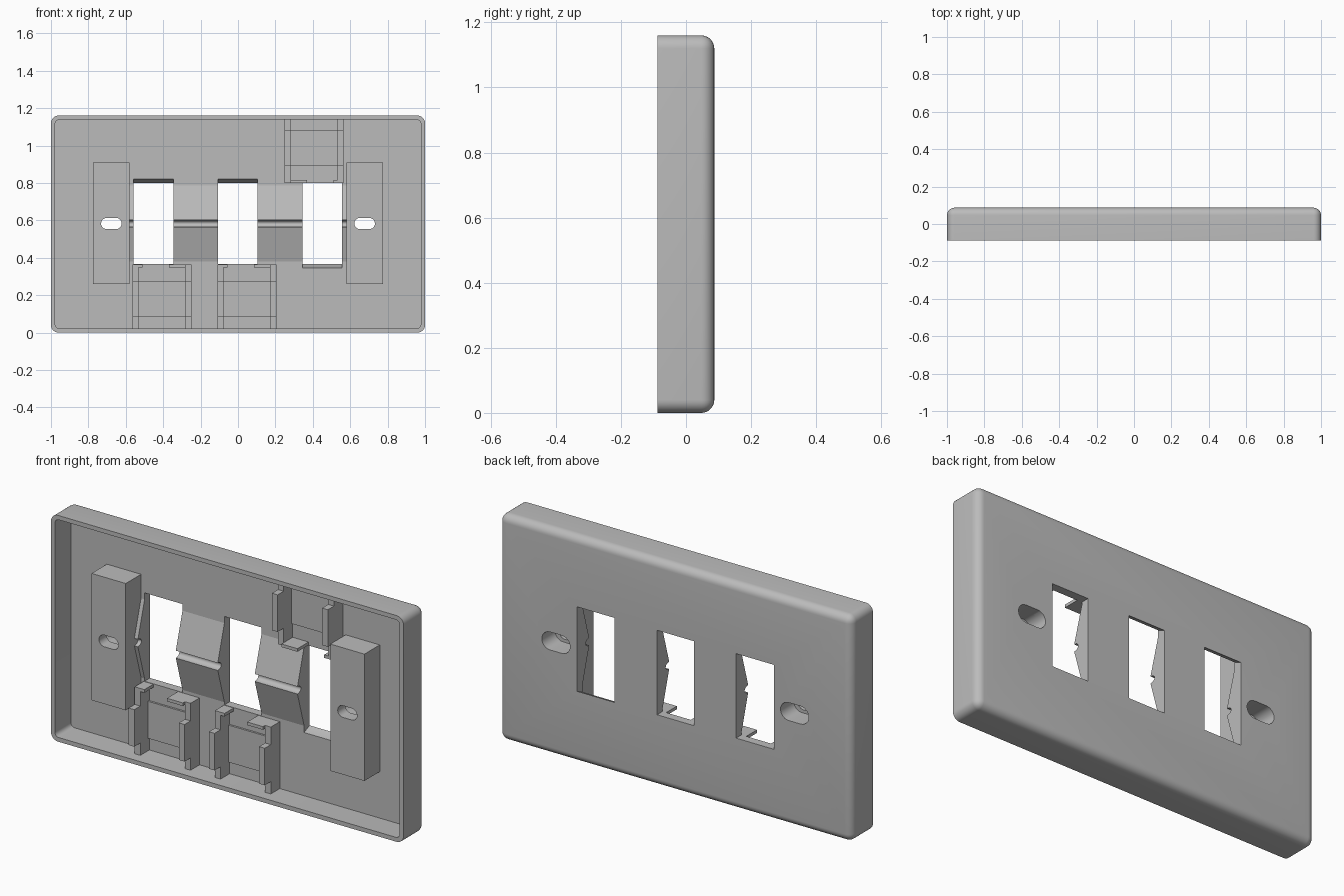
import bpy, bmesh, math

cube = bpy.data.objects.get("Cube")
if cube:
    bpy.data.objects.remove(cube, do_unlink=True)

H, MID, DEPTH = 1.16, 0.583, 0.087   # plate height, centre line, half depth
FLOOR = 0.043                        # inner face of the panel

grey = bpy.data.materials.new("plain grey")
grey.use_nodes = True
GREY = (0.5, 0.5, 0.5, 1)
grey.diffuse_color = GREY
grey.node_tree.nodes["Principled BSDF"].inputs["Base Color"].default_value = GREY


def make(name, bm):
    bmesh.ops.recalc_face_normals(bm, faces=bm.faces)
    mesh = bpy.data.meshes.new(name)
    bm.to_mesh(mesh)
    bm.free()
    mesh.materials.append(grey)
    ob = bpy.data.objects.new(name, mesh)
    bpy.context.collection.objects.link(ob)
    return ob


def add_prism(bm, points, direction):
    """Extrude a closed loop of 3D points along a direction."""
    face = bm.faces.new([bm.verts.new(p) for p in points])
    new = bmesh.ops.extrude_face_region(bm, geom=[face])["geom"]
    bmesh.ops.translate(bm, vec=direction,
                        verts=[v for v in new if isinstance(v, bmesh.types.BMVert)])


def add_box(bm, x, y, z):
    loop = [(x[0], y[0], z[0]), (x[1], y[0], z[0]), (x[1], y[0], z[1]), (x[0], y[0], z[1])]
    add_prism(bm, loop, (0, y[1] - y[0], 0))


def box(name, x, y, z):
    bm = bmesh.new()
    add_box(bm, x, y, z)
    return make(name, bm)


def prism_x(name, profile, x0, x1):
    bm = bmesh.new()
    add_prism(bm, [(x0, y, z) for y, z in profile], (x1 - x0, 0, 0))
    return make(name, bm)


def slot(name, cx, half, r, y0, y1):
    """Stadium-shaped cutter running along y."""
    pts = []
    for i in range(26):
        side = 1 if i < 13 else -1
        a = math.pi * ((i - (i >= 13)) / 12 - 0.5)
        pts.append((cx + side * (half - r) + r * math.cos(a), y0, MID + r * math.sin(a)))
    bm = bmesh.new()
    add_prism(bm, pts, (0, y1 - y0, 0))
    return make(name, bm)


def cut(ob, cutter):
    mod = ob.modifiers.new("cut", 'BOOLEAN')
    mod.operation, mod.solver, mod.object = 'DIFFERENCE', 'EXACT', cutter
    bpy.context.view_layer.objects.active = ob
    bpy.ops.object.modifier_apply(modifier=mod.name)
    bpy.data.objects.remove(cutter, do_unlink=True)


# Plate shell, rounded on its four corners and around the back
bm = bmesh.new()
add_box(bm, (-1, 1), (-DEPTH, DEPTH), (0, H))
edges = []
for e in bm.edges:
    a, b = e.verts
    if abs(a.co.y - b.co.y) > 0.1 or a.co.y + b.co.y > 0.1:
        edges.append(e)
bmesh.ops.bevel(bm, geom=edges, offset=0.04, segments=7, profile=0.5, affect='EDGES')
plate = make("plate_shell", bm)

# Cavity with slightly rounded corners
bm = bmesh.new()
add_box(bm, (-0.978, 0.978), (-0.2, FLOOR), (0.022, H - 0.022))
edges = [e for e in bm.edges if abs(e.verts[0].co.y - e.verts[1].co.y) > 0.1]
bmesh.ops.bevel(bm, geom=edges, offset=0.022, segments=4, profile=0.5, affect='EDGES')
cut(plate, make("cavity_cutter", bm))

# Three windows, each with one sloping end; the last is turned upside down
WINDOWS = [(-0.56, -0.345, False), (-0.107, 0.103, False), (0.345, 0.557, True)]
for x0, x1, flipped in WINDOWS:
    prof = [(0.0, 0.367), (0.1, 0.367), (0.1, 0.795), (DEPTH, 0.80), (FLOOR, 0.82), (0.0, 0.82)]
    if flipped:
        prof = [(y, 2 * MID - z) for y, z in prof]
    cut(plate, prism_x("window_cutter", prof, x0, x1))

# Screw blocks with a slot and a wider counterbore from the back
for side, label in ((-1, "right"), (1, "left")):
    cx = side * 0.677
    block = box(label + "_screw_block", (cx - 0.097, cx + 0.097), (-0.081, FLOOR + 0.002), (0.26, 0.91))
    for ob in (plate, block):
        cut(ob, slot("slot_cutter", cx, 0.055, 0.03, -0.2, 0.2))
        cut(ob, slot("bore_cutter", cx, 0.08, 0.046, -0.02, 0.2))

# Pivot ribs: a ridge with a round groove along its crest
CREST, R = -0.011, 0.019
groove = [(CREST + R * 1.5 * math.sin(math.pi * i / 10), MID + R * math.cos(math.pi * i / 10))
          for i in range(11)]
rib_profile = [(FLOOR + 0.004, 0.80)] + groove + [(FLOOR + 0.004, 0.367)]
RIBS = [("right_end", -0.59, -0.56), ("right_middle", -0.345, -0.107),
        ("left_middle", 0.103, 0.345), ("left_end", 0.557, 0.59)]
for label, x0, x1 in RIBS:
    prism_x(label + "_pivot_rib", rib_profile, x0, x1)


def clip(name, x0, flipped):
    """Contact holder: two stepped side walls, a ledge, a corner lip and a floor pad."""
    bm = bmesh.new()
    w, t, back = 0.317, 0.032, FLOOR + 0.002
    low, high = 0.02, 0.365
    for a in (0, w - t):
        wall = [(back, low), (back, high), (-0.03, high), (-0.03, 0.275), (-0.079, 0.275),
                (-0.079, 0.085), (-0.03, 0.085), (-0.03, low)]
        add_prism(bm, [(a, y, z) for y, z in wall], (t, 0, 0))
    add_box(bm, (0.195, w - t), (-0.047, back), (high - 0.016, high))
    add_box(bm, (t, 0.055), (-0.03, back), (high - 0.016, high))
    add_box(bm, (t, w - t), (FLOOR - 0.01, back), (0.085, 0.275))
    for v in bm.verts:
        v.co.x += x0
        if flipped:
            v.co.x, v.co.z = -v.co.x, 2 * MID - v.co.z
    return make(name, bm)


clip("right_contact_clip", -0.565, False)
clip("middle_contact_clip", -0.11, False)
clip("left_contact_clip", -0.565, True)

# Smooth the rounded edges, keep the rest crisp
bpy.ops.object.select_all(action='DESELECT')
for ob in bpy.context.collection.objects:
    if ob.type == 'MESH':
        ob.select_set(True)
bpy.context.view_layer.objects.active = plate
bpy.ops.object.shade_smooth_by_angle(angle=math.radians(30))
